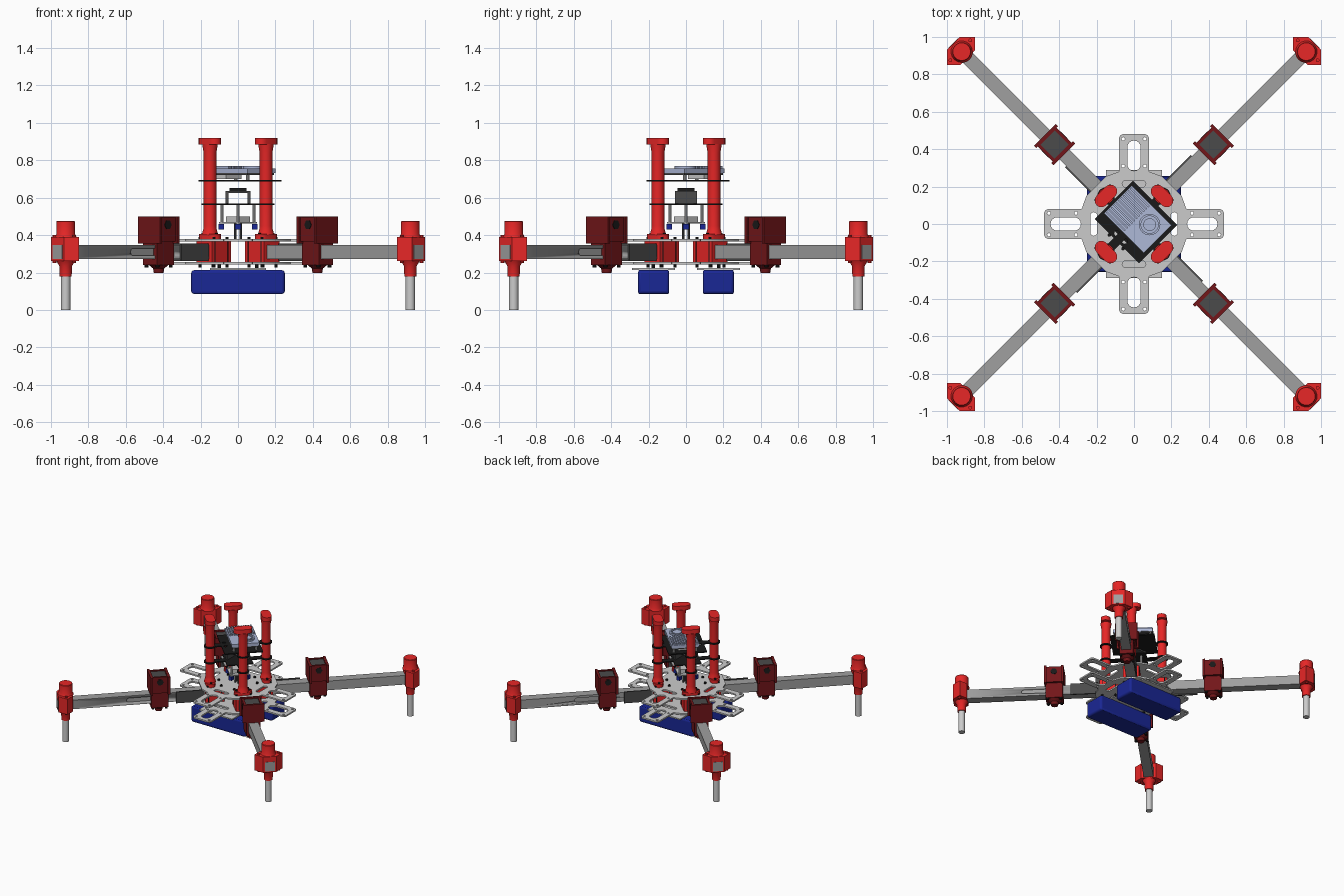
import bpy, bmesh
from math import pi, sin, cos, radians
from mathutils import Matrix

if "Cube" in bpy.data.objects:
    bpy.data.objects.remove(bpy.data.objects["Cube"])

T = lambda x, y, z=0: Matrix.Translation((x, y, z))
R = lambda deg, ax='Z': Matrix.Rotation(radians(deg), 4, ax)
I = Matrix.Identity(4)
ARMS = [R(45 + 90 * k) for k in range(4)]      # local x runs along each arm

COLOURS = {'red': (0.8, 0.02, 0.02), 'dark_red': (0.17, 0.008, 0.01), 'black': (0.01, 0.01, 0.01),
           'dark': (0.07, 0.07, 0.07), 'blue': (0.01, 0.02, 0.3), 'lilac': (0.42, 0.48, 0.68),
           'pale': (0.7, 0.7, 0.7), 'tube': (0.35, 0.35, 0.35)}
MATS = {}
for n, c in COLOURS.items():
    MATS[n] = bpy.data.materials.new(n)
    MATS[n].diffuse_color = (*c, 1)


def finish(name, bm, mat, M):
    bmesh.ops.remove_doubles(bm, verts=bm.verts, dist=1e-5)
    bmesh.ops.recalc_face_normals(bm, faces=bm.faces)
    me = bpy.data.meshes.new(name)
    bm.to_mesh(me)
    bm.free()
    for p in me.polygons:
        p.use_smooth = True
    me.set_sharp_from_angle(angle=radians(32))
    if mat:
        me.materials.append(MATS[mat])
    ob = bpy.data.objects.new(name, me)
    ob.matrix_world = M
    bpy.context.collection.objects.link(ob)
    return ob


def prism(name, loops, z0, z1, mat=None, M=I):
    """Extruded outline; loops after the first are holes."""
    cu = bpy.data.curves.new(name, 'CURVE')
    cu.dimensions, cu.fill_mode, cu.extrude = '2D', 'BOTH', (z1 - z0) / 2
    for lp in loops:
        s = cu.splines.new('POLY')
        s.points.add(len(lp) - 1)
        for p, (x, y) in zip(s.points, lp):
            p.co = (x, y, 0, 1)
        s.use_cyclic_u = True
    tmp = bpy.data.objects.new(name, cu)
    me = bpy.data.meshes.new_from_object(tmp)
    bm = bmesh.new()
    bm.from_mesh(me)
    bmesh.ops.translate(bm, verts=bm.verts, vec=(0, 0, (z0 + z1) / 2))
    bpy.data.objects.remove(tmp)
    bpy.data.curves.remove(cu)
    bpy.data.meshes.remove(me)
    return finish(name, bm, mat, M)


def lathe(name, prof, mat=None, M=I, n=24):
    bm = bmesh.new()
    rings = [[bm.verts.new((r * cos(2 * pi * i / n), r * sin(2 * pi * i / n), z)) for i in range(n)] for r, z in prof]
    for a, b in zip(rings, rings[1:]):
        for i in range(n):
            bm.faces.new((a[i], a[(i + 1) % n], b[(i + 1) % n], b[i]))
    bm.faces.new(rings[0])
    bm.faces.new(rings[-1])
    return finish(name, bm, mat, M)


def rect(x0, x1, y0, y1):
    return [(x0, y0), (x1, y0), (x1, y1), (x0, y1)]


def circ(r, x=0, y=0, n=16):
    return [(x + r * cos(2 * pi * i / n), y + r * sin(2 * pi * i / n)) for i in range(n)]


def pill(L, r, x=0, y=0, turn=0, n=8):
    pts = [(sgn * L + r * cos(a0 + pi * i / n), r * sin(a0 + pi * i / n))
           for sgn, a0 in ((1, -pi / 2), (-1, pi / 2)) for i in range(n + 1)]
    c, s = cos(turn), sin(turn)
    return [(x + c * a - s * b, y + s * a + c * b) for a, b in pts]


def spin(pts, k):
    c, s = ((1, 0), (0, 1), (-1, 0), (0, -1))[k]
    return [(c * x - s * y, s * x + c * y) for x, y in pts]


# Two cross-shaped centre plates with slots and bolt holes
quarter = [(.25, -.08), (.46, -.08), (.474, -.074), (.48, -.06), (.48, .06), (.474, .074), (.46, .08),
           (.28, .08), (.255, .15), (.15, .255), (.08, .28)]
outline = [p for k in range(4) for p in spin([(.28, -.08)] + quarter[1:-1], k)]
holes = []
for k in range(4):
    holes += [spin(pill(.045, .036, .365, 0), k), spin(pill(.045, .018, .215, 0, pi / 2), k)]
    holes += [spin(circ(.009, x, y, 10), k) for x in (.31, .455) for y in (-.058, .058)]
for nm, z in (('lower_plate', .243), ('upper_plate', .366)):
    prism(nm, [outline] + holes, z, z + .012)

for M in ARMS:
    # Square tube arm with a shallow slot in one side
    arm = prism('arm', [rect(.11, 1.367, -.037, .037)], .272, .347, 'tube', M)
    cut = prism('slot_cutter', [pill(.08, .019)], -.012, .02, None, M @ T(.75, .037, .31) @ R(-90, 'X'))
    cut.hide_render = True
    cut.hide_viewport = False
    mod = arm.modifiers.new('slot', 'BOOLEAN')
    mod.operation, mod.object, mod.solver = 'DIFFERENCE', cut, 'EXACT'
    bpy.context.view_layer.update()
    dg = bpy.context.evaluated_depsgraph_get()
    new = bpy.data.meshes.new_from_object(arm.evaluated_get(dg))
    arm.modifiers.clear()
    arm.data = new
    bpy.data.objects.remove(cut)
    prism('speed_controller', [rect(.27, .475, .037, .047)], .262, .355, 'dark', M)

    # Red hub clamp: two cheeks plus top and bottom caps, with bolts
    for s in (-1, 1):
        prism('hub_clamp_cheek', [rect(.113, .255, *sorted((s * .037, s * .06)))], .255, .366, 'red', M)
        for u in (.135, .235):
            lathe('hub_bolt', [(.009, .228), (.009, .39)], 'black', M @ T(u, s * .052), 10)
    for z0, z1 in ((.255, .272), (.347, .366)):
        prism('hub_clamp_cap', [rect(.113, .255, -.06, .06)], z0, z1, 'red', M)

    # Dark red motor mount
    C = M @ T(.6, 0)
    prism('mount_box', [rect(-.07, .07, -.07, .07), rect(-.053, .053, -.053, .053)], .365, .497, 'dark_red', C)
    prism('mount_core', [rect(-.053, .053, -.053, .053)], .37, .49, 'dark', C)
    prism('mount_clamp', [rect(-.065, .065, -.052, .052)], .24, .365, 'dark_red', C)
    lathe('mount_foot', [(.052, .24), (.03, .222), (.026, .198)], 'dark_red', C)
    for s in (-1, 1):
        prism('mount_flange', [rect(*sorted((s * .056, s * .074)), -.083, .083)], .355, .5, 'dark_red', C)
        prism('mount_recess', [circ(.026, n=6)], 0, .073, 'black', C @ T(0, 0, .455) @ R(90 * s, 'X'))
        for u in (-.05, .05):
            lathe('mount_bolt', [(.01, .228), (.01, .25)], 'black', C @ T(u, s * .042), 10)

    # Red arm end fitting and leg
    E = M @ T(1.303, 0)
    hexa = [(-.045, -.057), (.005, -.106), (.062, -.05), (.062, .05), (.005, .106), (-.045, .057)]
    prism('end_fitting', [hexa], .262, .39, 'red', E)
    lathe('end_top_cap', [(.06, .385), (.05, .405), (.05, .472), (.047, .476)], 'red', E)
    lathe('leg_socket', [(.032, .178), (.034, .235), (.05, .262)], 'red', E)
    lathe('leg', [(.025, 0), (.025, .27)], None, E)
    for s in (-1, 1):
        lathe('end_bolt', [(.01, .25), (.01, .4)], 'red', E @ T(.01, s * .075), 10)

    # Tall red mast with pill-shaped foot and head
    P = M @ T(.212, 0)
    prism('mast_foot', [pill(.034, .034, turn=pi / 2)], .378, .405, 'red', P)
    lathe('mast', [(.045, .4), (.036, .43), (.034, .45), (.034, .84), (.042, .888)], 'red', P)
    prism('mast_head', [pill(.034, .036, turn=pi / 2)], .885, .92, 'red', P)
    for s in (-1, 1):
        lathe('mast_bolt', [(.009, .4), (.009, .412)], 'black', P @ T(0, s * .05), 10)
    # Black shelf spokes clipping to the mast
    for z in (.56, .687):
        prism('shelf_spoke', [rect(.06, .18, -.024, .024)], z, z + .008, 'black', M)
        prism('shelf_ring', [circ(.046, n=24)], z, z + .009, 'black', P)

# Two battery packs and their mounting plates
for s in (-1, 1):
    b = prism('battery', [rect(-.25, .25, -.083, .083)], .085, .213, 'blue', T(0, s * .173))
    bv = b.modifiers.new('round', 'BEVEL')
    bv.width, bv.segments = .015, 3
    prism('battery_plate', [rect(-.15, .15, -.115, .115)], .214, .224, None, T(0, s * .175))
    for x in (-.1, .1):
        lathe('battery_standoff', [(.01, .22), (.01, .245)], 'black', T(x, s * .175), 10)

# Electronics stack, turned 45 degrees
D = R(45)
prism('upper_shelf', [rect(-.13, .16, -.168, .168), pill(.03, .014, -.1, 0, pi / 2)], .686, .695, 'black', D)
prism('lower_shelf', [rect(-.1, .1, -.1, .1)], .56, .568, 'black', D)
B = T(.02, .025) @ D
prism('circuit_board', [rect(-.1, .1, -.145, .145)], .722, .732, 'dark', B)
prism('board_heatsink', [rect(-.105, .105, -.15, .15)], .732, .757, 'lilac', B)
for i in range(11):
    u = -.09 + i * .018
    prism('heatsink_fin', [rect(u - .005, u + .005, .005, .145)], .756, .77, 'lilac', B)
prism('fan_rim', [circ(.057, n=32), circ(.046, n=32)], .756, .77, 'lilac', B @ T(.025, -.065))
lathe('fan_hub', [(.034, .756), (.034, .768)], 'lilac', B @ T(.025, -.065))
for u in (-.085, .085):
    for v in (-.13, .13):
        lathe('board_standoff', [(.01, .69), (.01, .725)], 'pale', B @ T(u, v), 10)
prism('board_connector', [rect(-.07, .05, .05, .12)], .7, .722, 'pale', B)

# Bracket on the lower shelf
for x in (-.06, .06):
    prism('bracket_side', [rect(x - .008, x + .008, -.06, .06)], .565, .635, 'dark')
prism('bracket_top', [rect(-.068, .068, -.06, .06)], .625, .637, 'dark')
prism('bracket_lid', [rect(-.045, .045, -.045, .045)], .637, .652, 'black')

# Flight control board with standoffs and connectors
prism('control_board', [rect(-.072, .072, -.072, .072)], .462, .47, 'pale', D)
prism('control_case', [rect(-.05, .05, -.04, .04)], .47, .5, 'pale', D)
for k in range(4):
    lathe('control_standoff', [(.008, .47), (.008, .562)], 'pale', R(90 * k) @ T(.085, 0), 10)
    lathe('control_post', [(.007, .378), (.007, .465)], 'dark', ARMS[k] @ T(.02, 0), 10)
    prism('blue_connector', [rect(.075, .105, -.015, .015)], .43, .46, 'blue', R(90 * k))

for m in bpy.data.materials:
    if m.users and not m.is_grease_pencil:
        m.use_nodes = True
        m.node_tree.nodes["Principled BSDF"].inputs["Base Color"].default_value = m.diffuse_color
